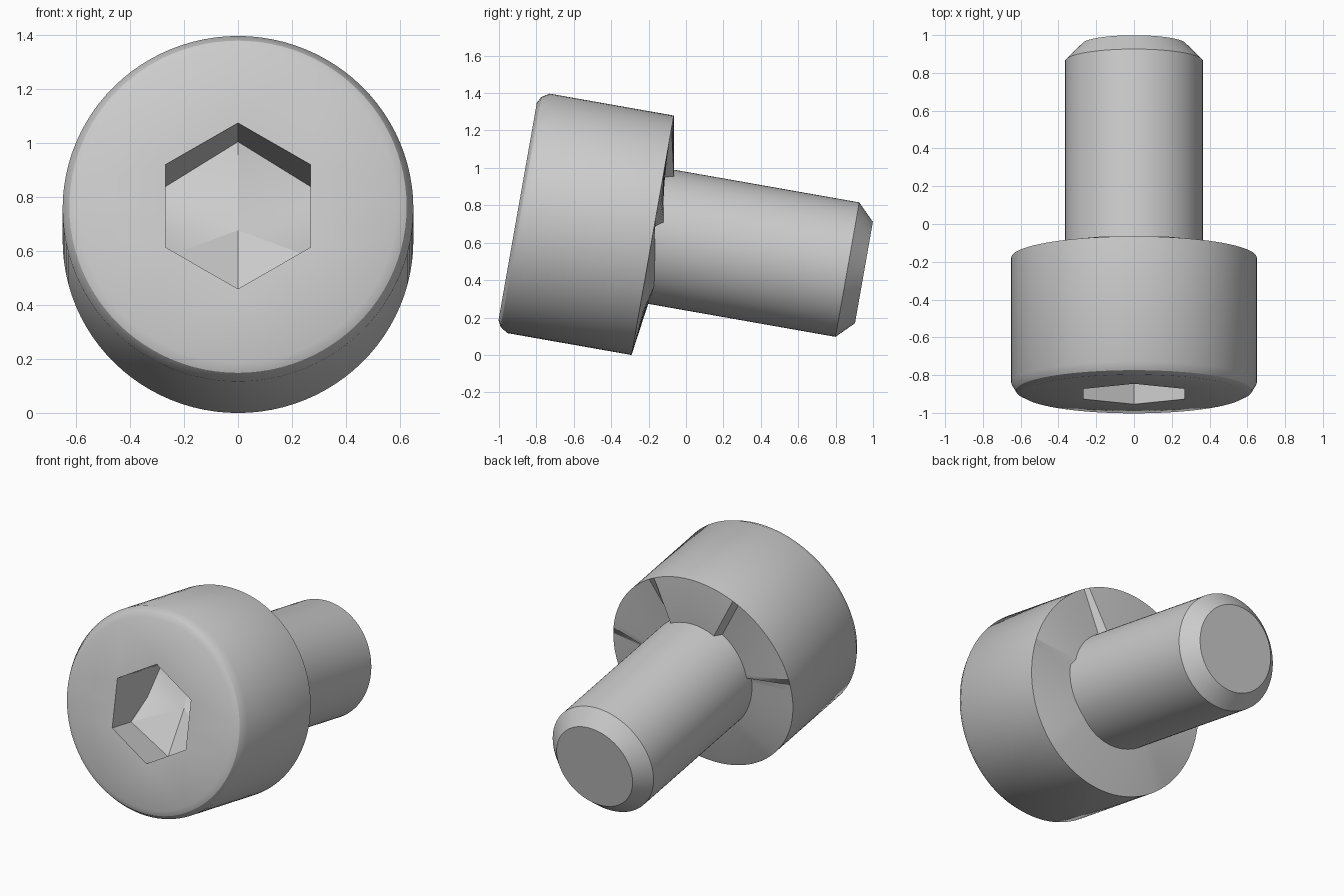
import bpy, bmesh, math
from mathutils import Vector

if "Cube" in bpy.data.objects:
    bpy.data.objects.remove(bpy.data.objects["Cube"])

TILT = math.radians(10)
AXIS = Vector((0, math.cos(TILT), -math.sin(TILT)))   # from head to tip
UP = Vector((0, math.sin(TILT), math.cos(TILT)))
FRONT = Vector((0, -0.9, 0.767))                      # centre of the head face
N = 96

steel = bpy.data.materials.new("grey_steel")
steel.diffuse_color = (0.6, 0.6, 0.6, 1)
steel.use_nodes = True
steel.node_tree.nodes["Principled BSDF"].inputs["Base Color"].default_value = steel.diffuse_color


def place(x, u, a):
    """Bolt coordinates: sideways, upward, depth along the axis."""
    return FRONT + Vector((x, 0, 0)) + UP * u + AXIS * a


def ring(bm, r, a):
    return [bm.verts.new(place(r * math.sin(t), r * math.cos(t), a))
            for t in (2 * math.pi * i / N for i in range(N))]


def bridge(bm, p, q):
    n = len(p)
    for i in range(n):
        j = (i + 1) % n
        bm.faces.new((p[i], p[j], q[j], q[i]))


def lathe(bm, profile):
    rings = [ring(bm, r, a) for r, a in profile]
    for p, q in zip(rings, rings[1:]):
        bridge(bm, p, q)
    return rings


def finish(bm, name, angle):
    bmesh.ops.recalc_face_normals(bm, faces=bm.faces)
    me = bpy.data.meshes.new(name)
    bm.to_mesh(me)
    bm.free()
    me.materials.append(steel)
    ob = bpy.data.objects.new(name, me)
    bpy.context.collection.objects.link(ob)
    bpy.ops.object.select_all(action='DESELECT')
    ob.select_set(True)
    bpy.context.view_layer.objects.active = ob
    bpy.ops.object.shade_smooth_by_angle(angle=math.radians(angle))


def stepped_y(z):
    """Uneven stepped collar under the head."""
    if z > 0.95:
        return -0.065
    if z > 0.69:
        return -0.12
    if z > 0.38:
        return -0.165
    return -0.165 - 0.035 * (0.38 - z) / 0.1


# Head: rounded front rim and straight side
bm = bmesh.new()
rings = lathe(bm, [(0.59, 0), (0.625, 0.018), (0.65, 0.06), (0.65, 0.733)])

# Underside of the head, rising in steps towards the shaft
inner = ring(bm, 0.355, 0.733)
for v in inner:
    v.co.y = stepped_y(v.co.z)
bridge(bm, rings[-1], inner)
bm.faces.new(inner)

# Hex socket with a creased floor: (sideways, upward, depth)
R, S = 0.312, 0.268
points = [(0, R, 0.40), (S, R / 2, 0.47), (S, -0.03, 0.35), (S, -R / 2, 0.20),
          (0, -R, 0.23), (-S, -R / 2, 0.20), (-S, -0.03, 0.35), (-S, R / 2, 0.47)]
mouth = [bm.verts.new(place(x, u, 0)) for x, u, d in points]
floor = [bm.verts.new(place(x, u, d)) for x, u, d in points]
bridge(bm, mouth, floor)
mid = bm.verts.new(place(0, -0.03, 0.35))
for i in range(8):
    bm.faces.new((floor[i], floor[(i + 1) % 8], mid))

# Flat front face around the socket
edges = []
for loop in (rings[0], mouth):
    for i, v in enumerate(loop):
        edges.append(bm.edges.get((v, loop[(i + 1) % len(loop)])))
bmesh.ops.triangle_fill(bm, use_beauty=True, use_dissolve=False, edges=edges,
                        normal=-AXIS)
finish(bm, "bolt_head", 32)

# Shaft with chamfered tip
bm = bmesh.new()
rings = lathe(bm, [(0.365, 0.6), (0.365, 1.79), (0.275, 1.88)])
bm.faces.new(rings[0])
bm.faces.new(rings[-1])
finish(bm, "bolt_shaft", 32)
